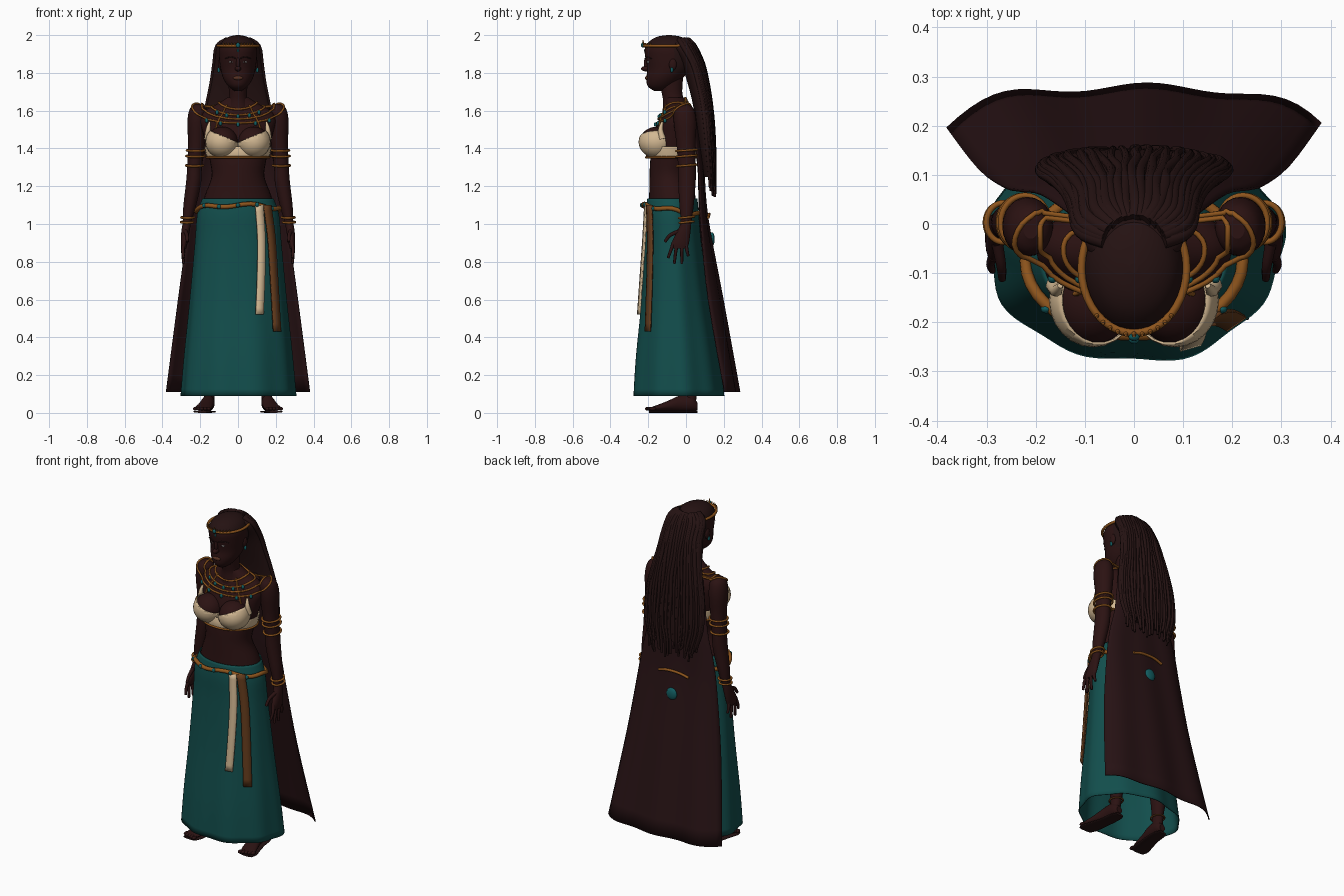
import bpy, bmesh, random
from math import sin, cos, pi
from mathutils import Vector, Matrix
from mathutils.bvhtree import BVHTree

random.seed(4)
if "Cube" in bpy.data.objects:
    bpy.data.objects.remove(bpy.data.objects["Cube"])


def material(name, *rgb):
    m = bpy.data.materials.new(name)
    m.use_nodes = True
    m.diffuse_color = (*rgb, 1)
    m.node_tree.nodes["Principled BSDF"].inputs["Base Color"].default_value = (*rgb, 1)
    return m


SKIN = material("dark skin", .024, .006, .006)
HAIR = material("dark hair", .018, .006, .006)
CAPE = material("cape brown", .02, .006, .007)
TEAL = material("teal cloth", .006, .075, .072)
GEM = material("teal gem", .006, .11, .12)
CREAM = material("cream cloth", .65, .48, .29)
GOLD = material("bronze gold", .27, .09, .012)
LEATHER = material("leather brown", .13, .045, .012)
WHITE = material("eye white", .6, .6, .58)
LIPS = material("lip brown", .09, .03, .016)


def finish(name, bm, mat):
    bmesh.ops.recalc_face_normals(bm, faces=bm.faces[:])
    for f in bm.faces:
        f.smooth = len(f.verts) < 5
    me = bpy.data.meshes.new(name)
    bm.to_mesh(me)
    bm.free()
    me.materials.append(mat)
    ob = bpy.data.objects.new(name, me)
    bpy.context.collection.objects.link(ob)
    return ob


def smooth(rows, k=4):
    """Spline through a list of equal-length tuples."""
    out, last = [], len(rows) - 1
    for i in range(last):
        a, b, c, d = (Vector(rows[max(0, min(last, i + j))]) for j in (-1, 0, 1, 2))
        for s in range(k):
            t = s / k
            out.append((b * 2 + (c - a) * t + (a * 2 - b * 5 + c * 4 - d) * t ** 2
                        + (b * 3 - a - c * 3 + d) * t ** 3) / 2)
    return out + [Vector(rows[last])]


def grid(name, rings, mat, closed=False, caps=False, thick=0):
    bm = bmesh.new()
    vs = [[bm.verts.new(p) for p in r] for r in rings]
    n = len(vs[0])
    for a, b in zip(vs, vs[1:]):
        for i in range(n if closed else n - 1):
            j = (i + 1) % n
            bm.faces.new((a[i], a[j], b[j], b[i]))
    if caps:
        bm.faces.new(vs[0])
        bm.faces.new(vs[-1])
    ob = finish(name, bm, mat)
    if thick:
        mod = ob.modifiers.new("thickness", "SOLIDIFY")
        mod.thickness, mod.offset = thick, 0
    return ob


def loft(name, rows, mat, side=1, lying=False, n=32, wave=None, caps=True, thick=0):
    """Elliptical rings (x, y, z, radius, radius), upright or lying along y."""
    rows, rings = smooth(rows), []
    for i, (x, y, z, rx, ry) in enumerate(rows):
        ring = []
        for k in range(n):
            a = 2 * pi * k / n
            w = wave(a, i / len(rows)) if wave else 1
            u, v = rx * w * cos(a), ry * w * sin(a)
            ring.append((side * x + u, y, z + v) if lying else (side * x + u, y + v, z))
        rings.append(ring)
    return grid(name, rings, mat, True, caps, thick)


def tube(name, pts, r, mat, closed=False, tip=1):
    cu = bpy.data.curves.new(name, "CURVE")
    cu.dimensions, cu.bevel_depth, cu.bevel_resolution = "3D", r, 2
    cu.use_fill_caps = True
    sp = cu.splines.new("POLY")
    sp.points.add(len(pts) - 1)
    for i, (p, q) in enumerate(zip(sp.points, pts)):
        p.co = (*q, 1)
        p.radius = 1 + (tip - 1) * i / len(pts)
    sp.use_cyclic_u = closed
    sp.use_smooth = True
    cu.materials.append(mat)
    ob = bpy.data.objects.new(name, cu)
    bpy.context.collection.objects.link(ob)
    bpy.ops.object.select_all(action="DESELECT")
    ob.select_set(True)
    bpy.context.view_layer.objects.active = ob
    bpy.ops.object.convert(target="MESH")


def loop(c, rx, ry, tilt=0, wob=0, n=40):
    """Closed ellipse; tilt lowers the front."""
    turn = [2 * pi * k / n for k in range(n)]
    return [Vector((c[0] + rx * sin(a), c[1] - ry * cos(a), c[2] - tilt * cos(a) + wob * sin(5 * a)))
            for a in turn]


def ball(name, loc, size, mat, cut=None):
    bm = bmesh.new()
    bmesh.ops.create_uvsphere(bm, u_segments=24, v_segments=16, radius=1,
                              matrix=Matrix.Translation(loc) @ Matrix.Diagonal((*size, 1)))
    if cut:
        bmesh.ops.bisect_plane(bm, geom=bm.verts[:] + bm.edges[:] + bm.faces[:],
                               plane_co=cut[0], plane_no=cut[1], clear_outer=True)
    return finish(name, bm, mat)


# Head, neck and torso
head = loft("head", [(0, -.14, 1.705, .02, .03), (0, -.135, 1.73, .052, .068), (0, -.115, 1.77, .078, .095),
                     (0, -.09, 1.82, .092, .115), (0, -.085, 1.88, .1, .13), (0, -.09, 1.93, .1, .128),
                     (0, -.09, 1.97, .08, .1), (0, -.09, 1.992, .045, .06), (0, -.09, 2, .008, .01)], SKIN)
head.data.materials.append(HAIR)
for f in head.data.polygons:
    if f.center.z > 1.945 or (f.center.y > -.06 and f.center.z > 1.8):
        f.material_index = 1
loft("neck", [(0, -.06, 1.58, .075, .065), (0, -.065, 1.65, .052, .056), (0, -.075, 1.7, .048, .055),
              (0, -.08, 1.78, .055, .065)], SKIN)
torso = loft("torso", [(0, -.07, .95, .2, .13), (0, -.07, 1.05, .2, .13), (0, -.073, 1.15, .176, .122),
                       (0, -.088, 1.25, .14, .105), (0, -.08, 1.33, .148, .11), (0, -.07, 1.4, .165, .11),
                       (0, -.06, 1.48, .185, .108), (0, -.05, 1.55, .2, .095), (0, -.043, 1.6, .175, .075),
                       (0, -.05, 1.635, .11, .06), (0, -.06, 1.67, .055, .052)], SKIN)

# Face details
ball("nose", (0, -.212, 1.822), (.016, .026, .014), SKIN)
ball("nose_bridge", (0, -.208, 1.85), (.01, .015, .035), SKIN)
ball("lips", (0, -.206, 1.773), (.026, .011, .011), LIPS)

# Paired body parts and ornaments
body = bmesh.new()
body.from_mesh(torso.data)
for s, side in ((1, "left"), (-1, "right")):
    arm = loft(side + "_arm", [(.21, -.01, 1.635, .015, .02), (.212, -.01, 1.61, .043, .05),
                               (.216, -.005, 1.54, .052, .06), (.22, 0, 1.42, .044, .05),
                               (.23, .005, 1.3, .039, .047), (.235, .005, 1.22, .04, .046),
                               (.255, .003, 1.1, .034, .038), (.27, 0, 1.01, .023, .029),
                               (.278, -.012, .96, .022, .036), (.285, -.03, .9, .018, .046),
                               (.287, -.034, .87, .013, .04)], SKIN, s, n=24)
    body.from_mesh(arm.data)
    for i, (y, ty, tz) in enumerate(((-.066, -.095, .82), (-.045, -.062, .79), (-.023, -.022, .79), (-.002, .012, .83))):
        tube(f"{side}_finger_{i}", smooth([(s * .285, y, .9), (s * .292, (y + ty) / 2, .86), (s * .288, ty, tz)]),
             .011, SKIN, tip=.6)
    tube(side + "_thumb", smooth([(s * .278, -.04, .96), (s * .27, -.085, .94), (s * .268, -.112, .905)]),
         .012, SKIN, tip=.6)
    loft(side + "_leg", [(.155, .02, .05, .028, .032), (.15, .025, .12, .03, .035), (.145, .03, .3, .05, .055),
                         (.12, -.02, .6, .07, .08), (.1, -.05, .95, .09, .1)], SKIN, s)
    foot = [(.155, .06, .035, .018, .02), (.156, .03, .05, .032, .04), (.16, -.03, .05, .035, .042),
            (.173, -.1, .036, .04, .026), (.185, -.16, .025, .045, .014), (.19, -.195, .02, .035, .007)]
    loft(side + "_foot", foot, SKIN, s, True, 20)
    loft(side + "_sandal", [(x, y, .006, r + .008, .006) for x, y, z, r, h in foot], HAIR, s, True, 12)
    for i in range(5):
        ball(f"{side}_toe_{i}", (s * (.155 + .018 * i), -.2 + .006 * i, .022), (.011, .018, .01), SKIN)
    tube(side + "_anklet", loop((s * .15, .025, .11), .036, .041), .005, LEATHER, True)

    # Bust cups with open tops
    centre = Vector((s * .083, -.155, 1.435))
    ball(side + "_breast", centre, (.083, .09, .08), SKIN)
    cup = ball(side + "_cup", centre, (.09, .096, .086), CREAM, (centre + Vector((0, 0, .032)), (-.42 * s, 0, 1)))
    cup.modifiers.new("thickness", "SOLIDIFY").thickness = .004
    tube(side + "_cup_strap", smooth([(s * .16, -.125, 1.45), (s * .158, -.135, 1.5), (s * .15, -.125, 1.54)]),
         .02, CREAM, tip=.2)

    # Arm bands, bracelets, ear and eye
    for i, (x, z, r) in enumerate(((.222, 1.39, .045), (.225, 1.36, .045), (.23, 1.31, .042),
                                   (.266, 1.035, .03), (.27, 1.01, .028))):
        tube(f"{side}_bangle_{i}", loop((s * x, .003, z), r + .004, r + .01, .004), .006, GOLD, True)
    ball(side + "_ear", (s * .094, -.07, 1.845), (.012, .02, .032), SKIN)
    ball(side + "_earring", (s * .102, -.075, 1.815), (.008, .008, .014), GEM)
    ball(side + "_eye", (s * .037, -.2, 1.857), (.012, .007, .005), WHITE)
    ball(side + "_iris", (s * .036, -.205, 1.857), (.005, .003, .005), HAIR)
    tube(side + "_brow", smooth([(s * .014, -.215, 1.877), (s * .04, -.205, 1.885), (s * .068, -.182, 1.875)]),
         .004, HAIR, tip=.5)

# Bodice band
loft("bodice_band", [(0, -.078, 1.35, .163, .13), (0, -.078, 1.38, .17, .132), (0, -.075, 1.41, .176, .128)],
     CREAM, caps=False, thick=.005)
tube("bodice_trim", loop((0, -.078, 1.353), .167, .134), .006, GOLD, True)

# Necklaces laid on the body surface
tree = BVHTree.FromBMesh(body)


def lay(p, gap=.004):
    co, no, _, _ = tree.find_nearest(p)
    return co + no * gap


for i, (w, d, z, drop) in enumerate(((.24, .13, 1.615, .075), (.19, .115, 1.63, .07), (.15, .1, 1.64, .06), (.1, .085, 1.645, .035))):
    path = [lay(p) for p in loop((0, -.04, z), w, d, drop, n=60)]
    tube(f"necklace_{i}", path, .0055, GOLD, True)
    if i in (0, 2):
        for j in (0, 4, 8, -4, -8):
            ball(f"necklace_gem_{i}_{j}", path[j] + Vector((0, -.006, -.008)), (.009, .009, .012), GEM)
for s in (1, -1):
    tube("bodice_cord", [lay(Vector((s * (.075 + .055 * t / 8), -.16, 1.65 - .15 * t / 8))) for t in range(9)],
         .005, GOLD)
body.free()

# Circlet with points and a jewel
band = loop((0, -.09, 1.943), .107, .132)
tube("circlet", band, .008, GOLD, True)
for i in range(-5, 6):
    p = band[i]
    h = .03 if i == 0 else .016
    tube("circlet_point", [p, p + Vector((0, -.004, h / 2)), p + Vector((0, -.006, h))], .006, GOLD, tip=.2)
ball("circlet_jewel", (0, -.23, 1.947), (.011, .008, .013), GEM)
ball("brow_drop", (0, -.218, 1.918), (.005, .004, .009), GEM)

# Long hair: a core mass with ropy strands over it
mane = [(0, -.04, 1.975, .06, .05), (0, -.02, 1.94, .11, .065), (0, .03, 1.85, .125, .058), (0, .06, 1.75, .14, .053),
        (0, .085, 1.63, .165, .048), (0, .1, 1.5, .19, .046), (0, .113, 1.35, .192, .04), (0, .122, 1.25, .165, .032)]
loft("hair_mass", mane, HAIR)
for i in range(25):
    a = -1.5 + i / 8
    pts = [(rx * sin(a + random.uniform(-.04, .04)), y + ry * cos(a), z) for x, y, z, rx, ry in mane]
    x, y, z = pts[-1]
    pts.append((x * random.uniform(.8, 1), y, z - random.uniform(.02, .11)))
    tube(f"hair_strand_{i}", smooth(pts), random.uniform(.011, .016), HAIR, tip=.45)

# Skirt with soft folds
loft("skirt", [(0, -.072, 1.135, .186, .13), (0, -.075, 1.05, .214, .14), (0, -.07, .9, .226, .147),
               (0, -.06, .6, .253, .175), (0, -.05, .3, .283, .215), (0, -.042, .09, .3, .236)], TEAL,
     n=96, caps=False, thick=.005,
     wave=lambda a, t: 1 + t * (.022 * sin(9 * a) + .014 * sin(5 * a + 1)))

# Cape: rows of half width, edge depth, middle depth, height
cape = []
for w, edge, mid, z in smooth([(.13, .02, .05, 1.61), (.19, .062, .09, 1.32), (.235, .07, .1, 1.15),
                               (.265, .078, .122, .97), (.316, .115, .19, .6), (.38, .2, .276, .11)]):
    us = [k / 16 - 1 for k in range(33)]
    cape.append([(w * u, edge + (mid - edge) * (1 - u ** 4) + .006 * (1.6 - z) * sin(8 * u + 1), z) for u in us])
grid("cape", cape, CAPE, thick=.006)
tube("cape_clasp", smooth([(-.1, .118, 1.035), (-.04, .122, 1.05), (.04, .122, 1.05), (.1, .118, 1.035)]), .008, GOLD)
ball("cape_gem", (0, .138, .92), (.034, .014, .036), GEM)

# Belt and hanging sashes
belt = loop((0, -.075, 1.075), .221, .151, -.025, .008)
tube("belt", belt, .012, GOLD, True)
for i in (0, 3, 6, -3, -6):
    ball("belt_gem", belt[i] + Vector((0, -.009, 0)), (.011, .009, .012), GEM)


def ribbon(name, pts, across, mat):
    a = Vector(across)
    grid(name, [(p - a, p, p + a) for p in smooth(pts)], mat, thick=.008)


ribbon("cream_sash", [(.112, -.212, 1.1), (.124, -.222, .92), (.122, -.236, .72), (.114, -.25, .52)],
       (.021, .006, 0), CREAM)
ribbon("leather_sash", [(.155, -.195, 1.1), (.178, -.19, .92), (.193, -.194, .68), (.207, -.202, .43)],
       (.02, .014, 0), LEATHER)
